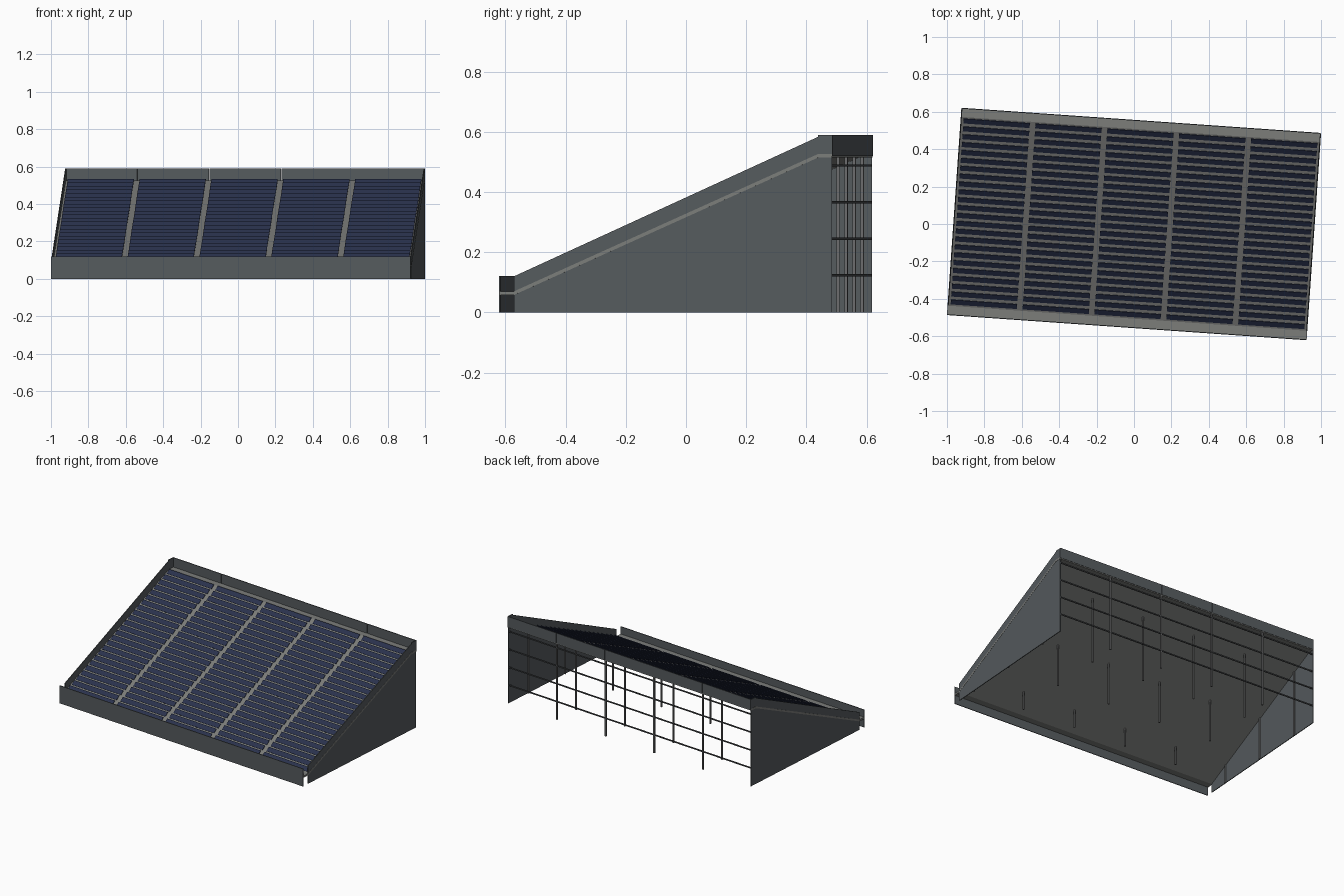
import bpy, bmesh, math
from mathutils import Matrix, Vector

if "Cube" in bpy.data.objects:
    bpy.data.objects.remove(bpy.data.objects["Cube"], do_unlink=True)

TURN = math.radians(-4)
HX, HY = 0.963, 0.553              # half width, half depth
Y0, Y1 = -0.505, 0.507             # start and end of the slope
Z0, Z1 = 0.07, 0.526               # deck height at each end
BAYS, ROWS = 5, 24
BAY = 2 * HX / BAYS


def material(name, color):
    m = bpy.data.materials.new(name)
    m.use_nodes = True
    m.diffuse_color = (*color, 1)
    m.node_tree.nodes["Principled BSDF"].inputs["Base Color"].default_value = (*color, 1)
    return m


CLADDING = material("slate cladding", (0.092, 0.104, 0.112))
DECK = material("light grey deck", (0.20, 0.205, 0.195))
PANEL = material("dark blue panel", (0.023, 0.032, 0.075))
STEEL = material("grey steel", (0.15, 0.153, 0.155))
RAIL = material("dark rail", (0.06, 0.064, 0.068))


def finish(name, bm, mat):
    bmesh.ops.recalc_face_normals(bm, faces=bm.faces)
    me = bpy.data.meshes.new(name)
    bm.to_mesh(me)
    bm.free()
    me.materials.append(mat)
    ob = bpy.data.objects.new(name, me)
    ob.rotation_euler.z = TURN
    bpy.context.collection.objects.link(ob)
    return ob


def add_box(bm, center, size, tilt=0):
    m = (Matrix.Translation(center) @ Matrix.Rotation(tilt, 4, 'X')
         @ Matrix.Diagonal((*size, 1)))
    bmesh.ops.create_cube(bm, size=1, matrix=m)


def extruded_profile(name, points, x, width, mat):
    # profile in the y-z plane, extruded along x
    bm = bmesh.new()
    face = bm.faces.new([bm.verts.new((x, y, z)) for y, z in points])
    out = bmesh.ops.extrude_face_region(bm, geom=[face])
    verts = [v for v in out["geom"] if isinstance(v, bmesh.types.BMVert)]
    bmesh.ops.translate(bm, verts=verts, vec=(width, 0, 0))
    return finish(name, bm, mat)


def deck_z(y):
    t = min(max((y - Y0) / (Y1 - Y0), 0), 1)
    return Z0 + t * (Z1 - Z0)


# Roof deck: flat ledge, slope, flat ledge
line = [(y, deck_z(y)) for y in (-HY, Y0, Y1, HY)]
under = [(y, z - 0.012) for y, z in reversed(line)]
extruded_profile("roof_deck", line + under, -HX - 0.001, 2 * HX + 0.002, DECK)

# Side walls with sloping parapets
wall = [(Y0, 0), (Y0, 0.12), (Y1, 0.583), (Y1, 0.59), (HY, 0.59), (HY, 0)]
extruded_profile("right_wall", wall, -HX, 0.005, CLADDING)
extruded_profile("left_wall", wall, HX - 0.005, 0.005, CLADDING)

# Front fascia
bm = bmesh.new()
add_box(bm, (0, -HY, 0.06), (2 * HX, 0.005, 0.12))
finish("front_fascia", bm, CLADDING)

# Back fascia in five sheets with fine joints
bm = bmesh.new()
for i in range(BAYS):
    add_box(bm, (-HX + (i + 0.5) * BAY, HY, 0.555), (BAY - 0.002, 0.005, 0.07))
finish("back_fascia", bm, CLADDING)

# Tilted panel strips, five bays of rows
bm = bmesh.new()
pitch = (Y1 - Y0) / ROWS
tilt = math.radians(39)
for row in range(ROWS):
    y = Y0 + (row + 0.5) * pitch
    for i in range(BAYS):
        x = -HX + (i + 0.5) * BAY
        add_box(bm, (x, y, deck_z(y) + 0.006), (BAY - 0.03, 0.032, 0.003), tilt)
finish("solar_panels", bm, PANEL)

# Interior round posts, including the ones against the side walls
bm = bmesh.new()
for y in (-0.36, 0, 0.36):
    top = deck_z(y) - 0.008
    for i in range(BAYS + 1):
        x = max(-HX + 0.007, min(HX - 0.007, -HX + i * BAY))
        bmesh.ops.create_cone(bm, cap_ends=True, segments=8, radius1=0.006,
                              radius2=0.006, depth=top,
                              matrix=Matrix.Translation((x, y, top / 2)))
finish("interior_posts", bm, STEEL)

# Back posts
bm = bmesh.new()
for i in range(1, BAYS):
    add_box(bm, (-HX + i * BAY, HY - 0.006, 0.259), (0.01, 0.01, 0.518))
finish("back_posts", bm, STEEL)

# Horizontal rails across the open back
bm = bmesh.new()
for z in (0.123, 0.244, 0.366, 0.488):
    add_box(bm, (0, HY - 0.003, z), (2 * HX - 0.01, 0.006, 0.008))
finish("back_rails", bm, RAIL)
